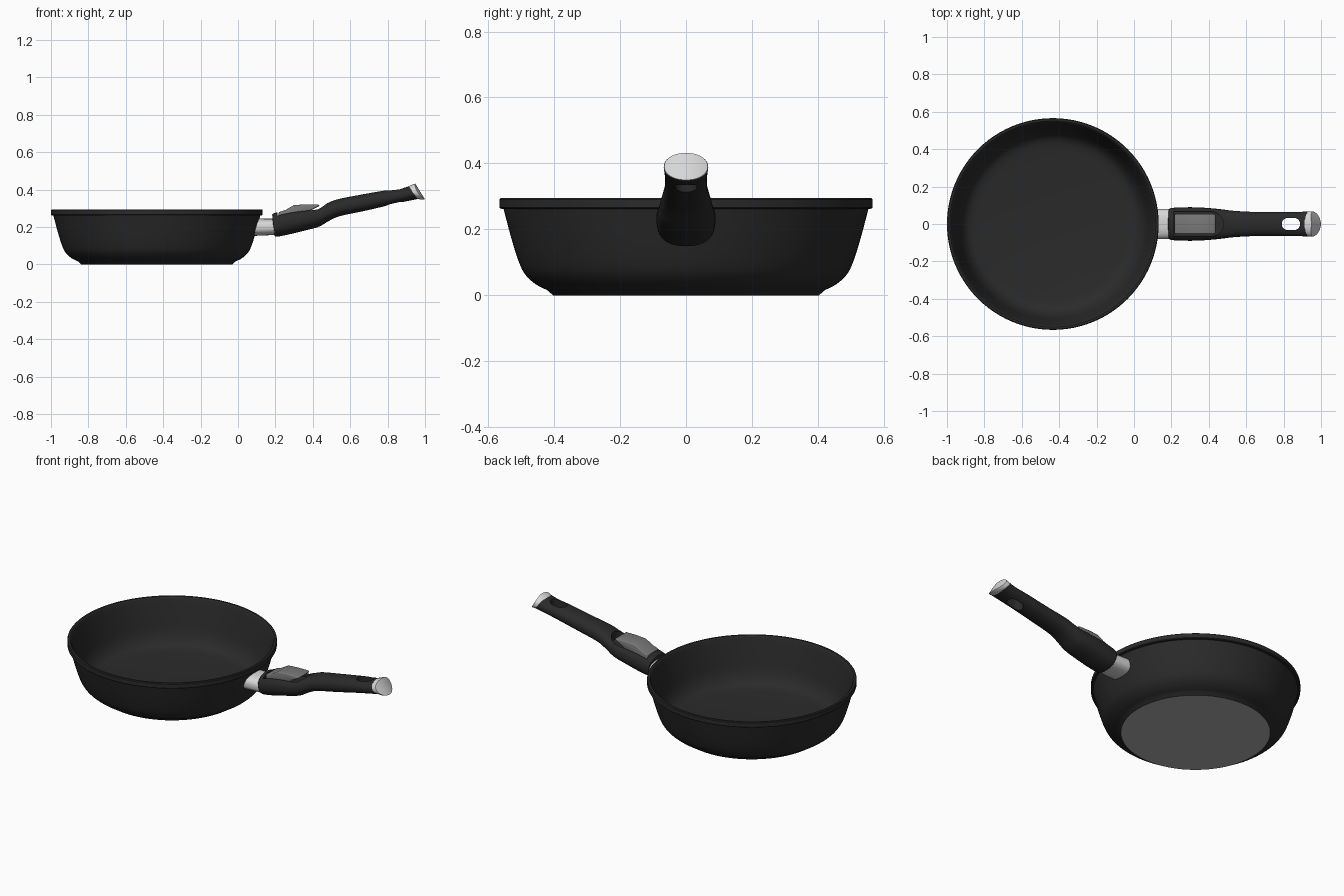
import bpy, bmesh, math
from mathutils import Vector

if "Cube" in bpy.data.objects:
    bpy.data.objects.remove(bpy.data.objects["Cube"])


def material(name, v):
    m = bpy.data.materials.new(name)
    m.diffuse_color = (v, v, v, 1)
    m.use_nodes = True
    m.node_tree.nodes["Principled BSDF"].inputs["Base Color"].default_value = m.diffuse_color
    return m


BLACK = material("black coating", 0.023)
GREY = material("mid grey", 0.19)
STEEL = material("base steel", 0.42)
SILVER = material("brushed silver", 0.68)


def finish(name, bm, *mats):
    bmesh.ops.recalc_face_normals(bm, faces=bm.faces)
    me = bpy.data.meshes.new(name)
    bm.to_mesh(me)
    bm.free()
    ob = bpy.data.objects.new(name, me)
    bpy.context.collection.objects.link(ob)
    for m in mats:
        me.materials.append(m)
    return ob


def activate(ob):
    bpy.ops.object.select_all(action='DESELECT')
    ob.select_set(True)
    bpy.context.view_layer.objects.active = ob


def smooth(ob, deg=35):
    activate(ob)
    bpy.ops.object.shade_smooth_by_angle(angle=math.radians(deg))


def skin(name, rings, *mats):
    """Join rings of points into a capped tube."""
    bm = bmesh.new()
    vs = [[bm.verts.new(p) for p in r] for r in rings]
    n = len(vs[0])
    for a, b in zip(vs, vs[1:]):
        for i in range(n):
            j = (i + 1) % n
            bm.faces.new((a[i], a[j], b[j], b[i]))
    bm.faces.new(vs[0])
    bm.faces.new(vs[-1])
    return finish(name, bm, *mats)


def spline(pts, steps):
    """Catmull-Rom through tuples of numbers."""
    vs = [Vector(p) for p in pts]
    out = []
    for i in range(len(vs) - 1):
        p0, p1, p2, p3 = vs[max(i - 1, 0)], vs[i], vs[i + 1], vs[min(i + 2, len(vs) - 1)]
        for k in range(steps):
            t = k / steps
            out.append(0.5 * (2 * p1 + (p2 - p0) * t + (2 * p0 - 5 * p1 + 4 * p2 - p3) * t * t
                              + (3 * p1 - p0 - 3 * p2 + p3) * t ** 3))
    return out + [vs[-1]]


def loft(name, stations, mat, power=2.3, steps=1, n=48):
    """Stations: top x, top z, bottom x, bottom z, half width."""
    rows = spline(stations, steps) if steps > 1 else stations
    rings = []
    for tx, tz, bx, bz, w in rows:
        ring = []
        for i in range(n):
            a = 2 * math.pi * i / n
            c, s = math.cos(a), math.sin(a)
            u = math.copysign(abs(c) ** (2 / power), c)
            v = math.copysign(abs(s) ** (2 / power), s)
            ring.append(((tx + bx + (tx - bx) * v) / 2, w * u, (tz + bz + (tz - bz) * v) / 2))
        rings.append(ring)
    return skin(name, rings, mat)


def cut(ob, outline, floor, top):
    """Remove an extruded xy outline, floor height given by x."""
    tool = skin("cutter", [[(x, y, floor(x)) for x, y in outline],
                           [(x, y, top) for x, y in outline]], BLACK)
    tool.hide_render = True
    mod = ob.modifiers.new("cut", 'BOOLEAN')
    mod.object = tool
    mod.solver = 'EXACT'
    activate(ob)
    bpy.ops.object.modifier_apply(modifier=mod.name)
    bpy.data.objects.remove(tool)


def arc(cx, r, a0, a1, n=14):
    return [(cx + r * math.cos(math.radians(a0 + (a1 - a0) * i / n)),
             r * math.sin(math.radians(a0 + (a1 - a0) * i / n))) for i in range(n + 1)]


# pan body: revolved wall, floor and rolled rim
CX = -0.434
outer = [(0.403, 0), (0.418, 0.014)] + [tuple(p) for p in spline(
    [(0.425, 0.018), (0.456, 0.034), (0.488, 0.064), (0.508, 0.105), (0.530, 0.175), (0.553, 0.262)], 4)]
rim = [(0.562, 0.263), (0.566, 0.267), (0.566, 0.291), (0.562, 0.295), (0.551, 0.295), (0.546, 0.291)]
inner = [tuple(p) for p in spline(
    [(0.541, 0.278), (0.519, 0.19), (0.499, 0.11), (0.475, 0.064), (0.445, 0.04), (0.405, 0.03)], 4)]
rings = [[(CX + r * math.cos(2 * math.pi * i / 96), r * math.sin(2 * math.pi * i / 96), z)
          for i in range(96)] for r, z in outer + rim + inner]
pan = skin("pan_body", rings, BLACK, STEEL)
for f in pan.data.polygons:          # bare metal underside
    if f.center.z < 0.001:
        f.material_index = 1
smooth(pan, 30)

# metal bracket between wall and handle
bracket = loft("handle_bracket", [(0.10, 0.246, 0.08, 0.153, 0.081),
                                  (0.15, 0.245, 0.14, 0.155, 0.080),
                                  (0.23, 0.245, 0.23, 0.160, 0.078)], SILVER, 2.5)
smooth(bracket)

# handle grip
grip = loft("handle_grip", [
    (0.183, 0.262, 0.194, 0.160, 0.078), (0.190, 0.273, 0.205, 0.149, 0.085),
    (0.25, 0.288, 0.26, 0.158, 0.089), (0.33, 0.300, 0.35, 0.180, 0.089),
    (0.42, 0.311, 0.43, 0.201, 0.083), (0.47, 0.325, 0.49, 0.235, 0.077),
    (0.53, 0.348, 0.55, 0.260, 0.070), (0.65, 0.372, 0.67, 0.285, 0.064),
    (0.80, 0.398, 0.82, 0.320, 0.064), (0.87, 0.406, 0.90, 0.338, 0.065),
    (0.914, 0.418, 0.960, 0.350, 0.067)], BLACK, 2.3, 4)
# trigger slot and hanging hole
cut(grip, [(0.212, -0.066)] + arc(0.412, 0.066, -90, 90) + [(0.212, 0.066)],
    lambda x: 0.245 + 0.13 * (x - 0.21), 0.5)
cut(grip, arc(0.855, 0.033, -90, 90) + arc(0.823, 0.033, 90, 270), lambda x: 0.2, 0.6)
smooth(grip)

# release trigger
profile = [(0.217, 0.24), (0.217, 0.279), (0.255, 0.292), (0.298, 0.317), (0.36, 0.322),
           (0.428, 0.322), (0.438, 0.314), (0.385, 0.288), (0.36, 0.25)]
trigger = skin("release_trigger", [[(x, y, z) for x, z in profile] for y in (-0.053, 0.053)], GREY)
bev = trigger.modifiers.new("soft edges", 'BEVEL')
bev.width = 0.009
bev.segments = 3
activate(trigger)
bpy.ops.object.modifier_apply(modifier=bev.name)
smooth(trigger)

# silver end cap with slanted, sideways-curved face
MX, MZ = 0.973, 0.391
dome = [(MX - 0.025 * k, MZ + 0.041 * k, MX + 0.026 * k, MZ - 0.041 * k, 0.066 * k)
        for k in (1, 0.93, 0.75, 0.5, 0.25, 0.05)]
cap = loft("handle_end_cap", [(0.912, 0.418, 0.958, 0.350, 0.0672),
                              (0.940, 0.431, 0.992, 0.347, 0.0675)] + dome, SILVER, 2.1)
for v in cap.data.vertices:
    if v.index >= 48:
        v.co.x -= 0.016 * (v.co.y / 0.067) ** 2
smooth(cap)
